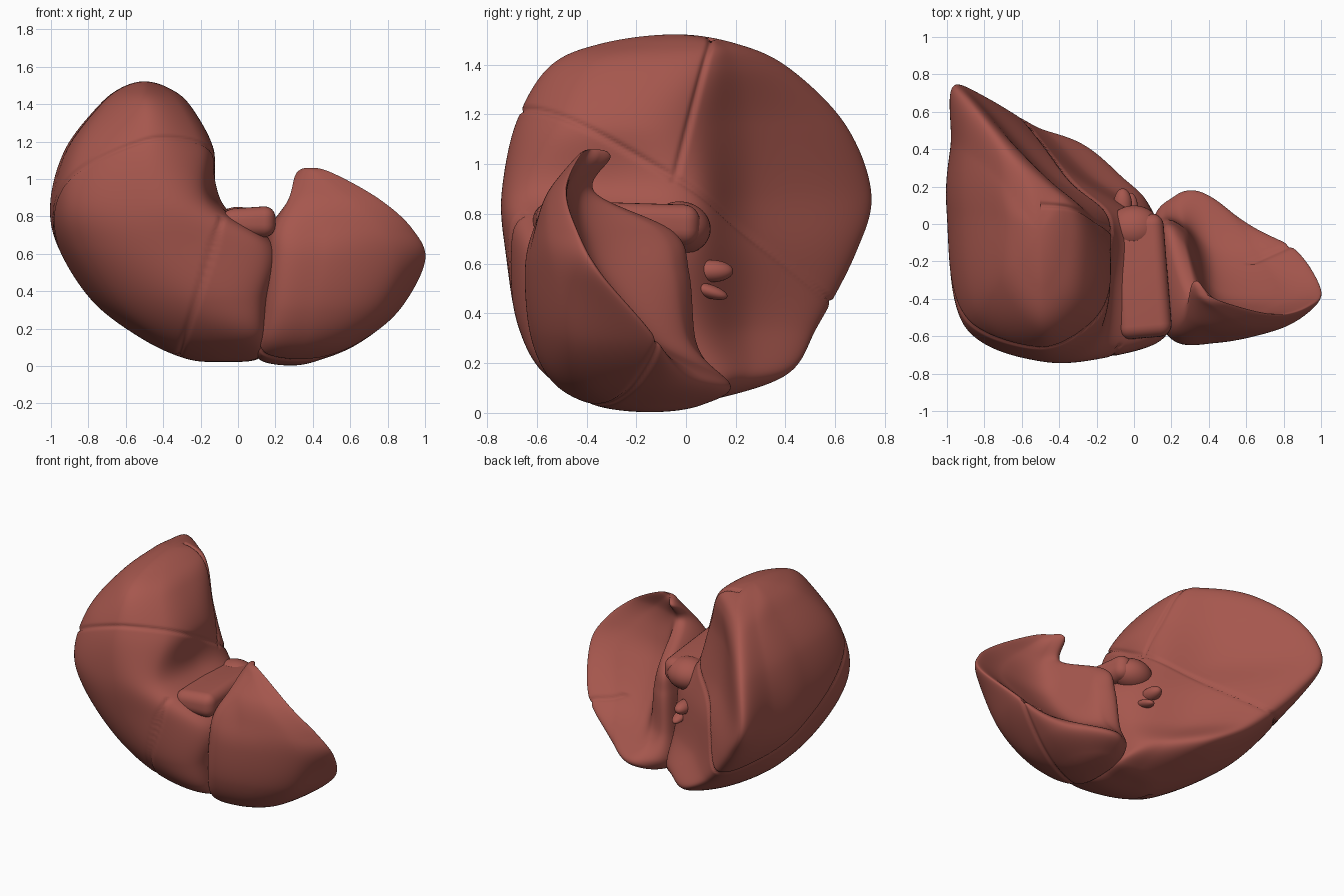
import bpy, bmesh, math
from mathutils import Vector

if "Cube" in bpy.data.objects:
    bpy.data.objects.remove(bpy.data.objects["Cube"])

mat = bpy.data.materials.new("liver_red")
mat.diffuse_color = (0.38, 0.095, 0.075, 1)
mat.use_nodes = True
mat.node_tree.nodes["Principled BSDF"].inputs["Base Color"].default_value = mat.diffuse_color


def cr(a, b, c, d, t):
    # Catmull-Rom interpolation
    return 0.5 * (2 * b + (c - a) * t + (2 * a - 5 * b + 4 * c - d) * t * t
                  + (3 * b - a - 3 * c + d) * t ** 3)


def finish(obj):
    obj.data.materials.append(mat)
    for p in obj.data.polygons:
        p.use_smooth = True


def pole(ring, z):
    # closing point of a loft, and a mirrored ring beyond it that makes the end a dome
    c = sum(ring, Vector()) / len(ring)
    mirrored = [Vector((2 * c.x - p.x, 2 * c.y - p.y, p.z)) for p in ring]
    return [Vector((c.x, c.y, z))] * len(ring), mirrored


def loft(name, heights, rings, bottom, top, creases):
    # horizontal contours lofted into a closed smooth body, with engraved creases
    ctrl = [[Vector((r[i], r[i + 1], z)) for i in range(0, len(r), 2)]
            for r, z in zip(rings, heights)]
    n = len(ctrl[0])
    low, below = pole(ctrl[0], bottom)
    high, above = pole(ctrl[-1], top)
    ctrl = [below, low] + ctrl + [high, above]
    around, up = 26, 26
    fine = [[cr(row[i - 1], row[i], row[(i + 1) % n], row[(i + 2) % n], k / around)
             for i in range(n) for k in range(around)] for row in ctrl]
    m = n * around
    bm = bmesh.new()
    grid = []
    for s in range(1, len(fine) - 2):
        a, b, c, d = fine[s - 1:s + 3]
        for k in range(1 if s == 1 else 0, up):
            grid.append([bm.verts.new(cr(a[j], b[j], c[j], d[j], k / up)) for j in range(m)])
    for a, b in zip(grid, grid[1:]):
        for j in range(m):
            bm.faces.new((a[j], a[(j + 1) % m], b[(j + 1) % m], b[j]))
    lo, hi = bm.verts.new(low[0]), bm.verts.new(high[0])
    for j in range(m):
        bm.faces.new((lo, grid[0][(j + 1) % m], grid[0][j]))
        bm.faces.new((hi, grid[-1][j], grid[-1][(j + 1) % m]))
    for _ in range(5):
        bmesh.ops.smooth_vert(bm, verts=bm.verts, factor=0.5,
                              use_axis_x=True, use_axis_y=True, use_axis_z=True)
    bm.normal_update()
    for v in bm.verts:
        depth = max(math.exp(-(f(v.co) / 0.013) ** 2) for f in creases)
        v.co -= v.normal * 0.012 * depth
    me = bpy.data.meshes.new(name)
    bm.to_mesh(me)
    bm.free()
    obj = bpy.data.objects.new(name, me)
    bpy.context.collection.objects.link(obj)
    finish(obj)
    return obj


# Right lobe with the middle part: left side, front, medial edge, hollow back, rear rim
right_rings = [
    (-.28, -.12, -.25, -.25, -.1, -.33, .08, -.3, .1, -.15, .1, 0, -.03, .04, -.14, .05, -.23, .0),
    (-.52, -.05, -.43, -.39, -.15, -.54, .12, -.52, .14, -.15, .08, .1, -.05, .24, -.27, .4, -.45, .24),
    (-.78, 0, -.67, -.45, -.3, -.66, .1, -.62, .16, -.3, .07, .03, -.23, .25, -.55, .53, -.72, .32),
    (-.96, .05, -.86, -.51, -.43, -.72, .12, -.63, .19, -.3, .03, .02, -.33, .26, -.80, .68, -.93, .42),
    (-1, .07, -.91, -.54, -.49, -.735, -.18, -.66, -.11, -.3, -.12, .03, -.46, .27, -.935, .745, -.98, .42),
    (-.92, .07, -.85, -.47, -.49, -.685, -.2, -.54, -.13, -.25, -.2, .02, -.48, .25, -.86, .64, -.91, .38),
    (-.745, .05, -.71, -.32, -.5, -.55, -.31, -.42, -.255, -.18, -.28, .06, -.43, .21, -.69, .41, -.74, .25),
    (-.63, 0, -.6, -.2, -.5, -.34, -.41, -.25, -.37, -.08, -.38, .08, -.45, .15, -.56, .2, -.61, .1),
]
loft("right_lobe", (.04, .15, .35, .64, .88, 1.16, 1.39, 1.485), right_rings, .022, 1.522, [
    lambda p: p.z - (.93 - .58 * p.y + .26 * (p.x + .08)),
    lambda p: p.x + .1 + .31 * (.75 - p.z) if p.y < -.2 and p.z < .8 else 1,
    lambda p: p.y - (.1 - .26 * (1.5 - p.z)) if p.z > .93 and p.x > -.5 else 1,
])

# Left lobe: front sheet that curls round a hollow back, thick near the middle
left_rings = [
    (.14, -.33, .28, -.36, .4, -.28, .43, -.15, .38, -.02, .3, .05, .2, .04, .13, -.1),
    (.12, -.47, .35, -.52, .58, -.4, .64, -.1, .5, .08, .35, .17, .22, .15, .1, 0),
    (.15, -.55, .4, -.61, .76, -.47, .86, -.14, .66, -.16, .42, -.14, .26, .01, .12, -.02),
    (.18, -.58, .45, -.635, .83, -.53, 1.0, -.35, .78, -.36, .43, -.34, .28, -.04, .14, -.04),
    (.2, -.56, .45, -.61, .76, -.56, .935, -.44, .72, -.45, .42, -.4, .27, -.1, .17, -.1),
    (.28, -.5, .4, -.55, .6, -.545, .76, -.485, .58, -.475, .42, -.43, .33, -.37, .28, -.4),
    (.315, -.355, .35, -.41, .42, -.44, .51, -.43, .43, -.4, .38, -.35, .34, -.305, .315, -.315),
]
loft("left_lobe", (.03, .12, .3, .56, .73, .89, 1.03), left_rings, .003, 1.06, [
    lambda p: p.y + .4 - .45 * (p.x - .2) if p.z < .35 else 1,
])


def ellipsoid(name, loc, size, rot=(0, 0, 0)):
    bpy.ops.mesh.primitive_uv_sphere_add(segments=32, ring_count=20, location=loc, rotation=rot)
    obj = bpy.context.object
    obj.name = name
    obj.scale = size
    finish(obj)


# Rounded bar lying in the saddle between the lobes
bpy.ops.mesh.primitive_cube_add(size=1, location=(.035, -.28, .765), rotation=(-.03, 0, .08))
bar = bpy.context.object
bar.name = "saddle_lobe"
bar.scale = (.29, .66, .17)
bpy.ops.object.transform_apply(location=False, rotation=False, scale=True)
for v in bar.data.vertices:
    if v.co.x < 0 < v.co.z:
        v.co.z -= .02
bev = bar.modifiers.new("round", 'BEVEL')
bev.width = .065
bev.segments = 6
finish(bar)
ellipsoid("saddle_lobe_end", (0, -.02, .745), (.14, .12, .105), (-.2, 0, 0))

# Vessel stumps at the hollow in the back
ellipsoid("upper_vessel", (-.06, .1, .57), (.05, .09, .045))
ellipsoid("lower_vessel", (-.02, .09, .49), (.04, .08, .028), (-.3, 0, 0))
